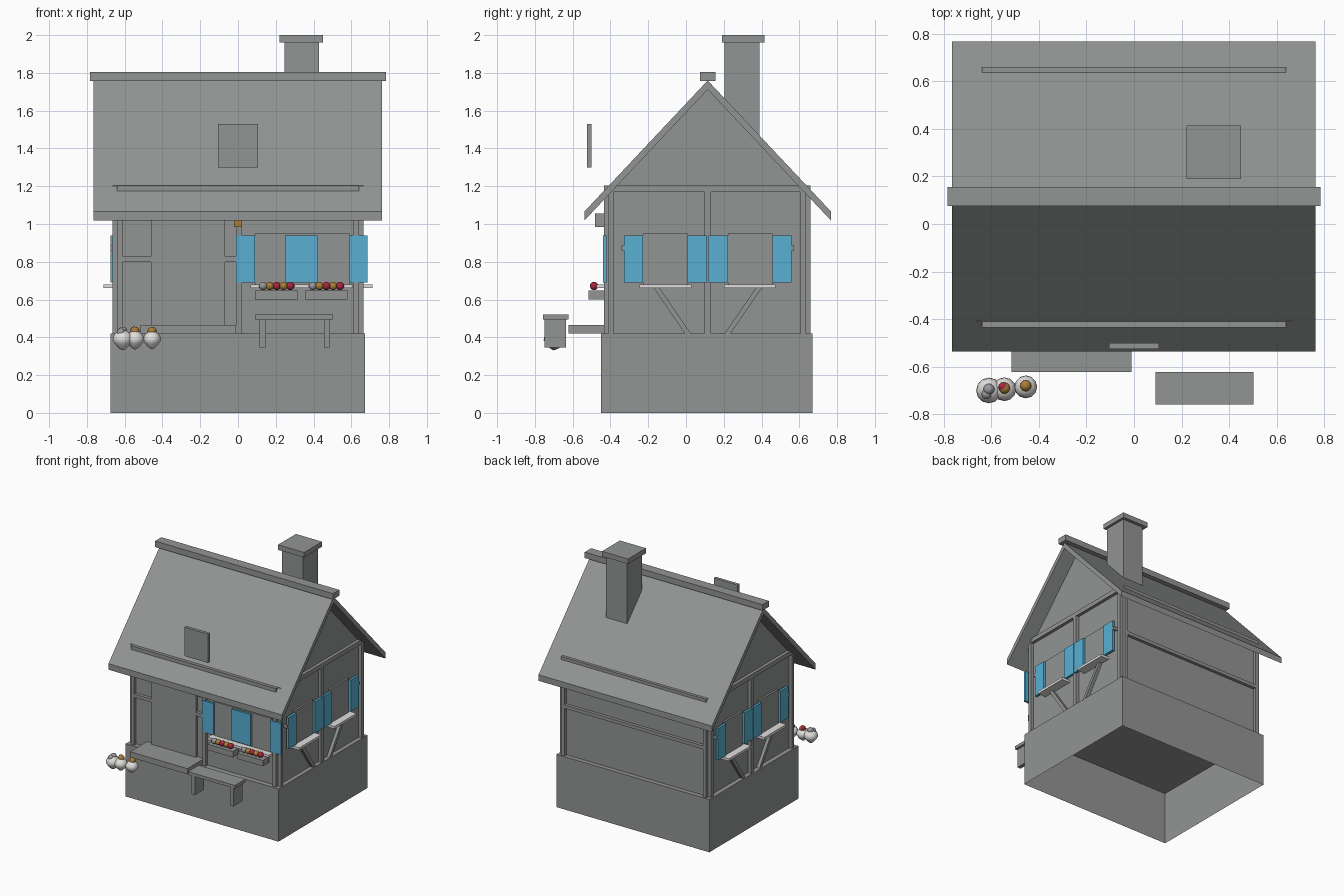
import bpy
import bmesh
from math import atan2, hypot

default = bpy.data.objects.get("Cube")
if default:
    bpy.data.objects.remove(default, do_unlink=True)


def material(name, red, green, blue):
    mat = bpy.data.materials.new(name)
    mat.use_nodes = True
    color = (red, green, blue, 1)
    mat.diffuse_color = color
    mat.node_tree.nodes["Principled BSDF"].inputs["Base Color"].default_value = color
    return mat


grey = material("stone grey", .29, .30, .295)
blue = material("shutter blue", .1, .43, .65)
white = material("sill white", .75, .74, .72)
red = material("flower red", .4, .02, .05)
ochre = material("flower ochre", .4, .21, .04)
silver = material("flower silver", .32, .32, .34)


def finish(name, bm, mat, smooth=False):
    bmesh.ops.recalc_face_normals(bm, faces=bm.faces)
    mesh = bpy.data.meshes.new(name)
    if smooth:
        for face in bm.faces:
            face.smooth = True
    bm.to_mesh(mesh)
    bm.free()
    mesh.materials.append(mat)
    obj = bpy.data.objects.new(name, mesh)
    bpy.context.scene.collection.objects.link(obj)
    return obj


def box(name, mat, xs, ys, zs, open_bottom=False):
    """Box given by its x, y and z ranges."""
    bm = bmesh.new()
    bmesh.ops.create_cube(bm, size=1)
    for vert in bm.verts:
        vert.co = [r[0] if c < 0 else r[1] for c, r in zip(vert.co, (xs, ys, zs))]
    obj = finish(name, bm, mat)
    if open_bottom:
        bm = bmesh.new()
        bm.from_mesh(obj.data)
        low = min(bm.faces, key=lambda f: f.calc_center_median().z)
        bmesh.ops.delete(bm, geom=[low], context="FACES_ONLY")
        bm.to_mesh(obj.data)
        bm.free()
    return obj


def side_prism(name, mat, profile, xs):
    """Profile of (y, z) points extruded along x."""
    bm = bmesh.new()
    face = bm.faces.new([bm.verts.new((xs[0], y, z)) for y, z in profile])
    out = bmesh.ops.extrude_face_region(bm, geom=[face])
    moved = [v for v in out["geom"] if isinstance(v, bmesh.types.BMVert)]
    bmesh.ops.translate(bm, verts=moved, vec=(xs[1] - xs[0], 0, 0))
    return finish(name, bm, mat)


def ball(name, mat, center, radius, pointed=False):
    bm = bmesh.new()
    bmesh.ops.create_uvsphere(bm, u_segments=12, v_segments=8, radius=radius)
    for vert in bm.verts:
        if pointed and vert.co.z < 0:
            # taper the lower half to a blunt point
            taper = 1 + .5 * vert.co.z / radius
            vert.co.x *= taper
            vert.co.y *= taper
        for i in range(3):
            vert.co[i] += center[i]
    return finish(name, bm, mat, smooth=True)


# Shared measurements
MID = .115                       # ridge line in y
WALL_X, FRONT, BACK = .64, -.41, .635
BEAM = .025                      # how far timbers stand out
BASE = .42                       # top of the foundation
TOP = 1.205                      # top of the wall plate
WINDOW = (.68, .95)
SHUTTER = (.69, .94)
SILL = (.66, .68)
RAIL = (.8, .827)
POST = (BASE, TOP - .03)

# Foundation and walls
box("foundation", grey, (-.675, .672), (-.45, .67), (0, BASE), open_bottom=True)
side_prism("walls", grey, [(FRONT, BASE + .001), (BACK, BASE + .001), (BACK, 1.17),
                           (MID, 1.73), (FRONT, 1.17)], (-WALL_X, WALL_X))

# Roof, ridge and chimney
half, eave, peak, thick = .652, 1.067, 1.76, .048
side_prism("roof", grey, [
    (MID - half, eave), (MID, peak), (MID + half, eave),
    (MID + half, eave - thick), (MID, peak - thick), (MID - half, eave - thick)],
    (-.766, .763))
box("ridge_beam", grey, (-.784, .784), (MID - .04, MID + .04), (1.758, 1.805))
box("chimney", grey, (.245, .43), (.205, .39), (1.42, 1.97))
box("chimney_cap", grey, (.22, .45), (.19, .415), (1.96, 2))
box("roof_hatch", grey, (-.105, .105), (-.525, -.5), (1.3, 1.53))

# Timber on the front and back walls
for label, ys in (("front", (FRONT - BEAM, FRONT)), ("back", (BACK, BACK + BEAM))):
    box(label + "_wall_plate", grey, (-WALL_X, WALL_X), ys, (TOP - .03, TOP))
    for s in (-1, 1):
        box(label + "_corner_post", grey, sorted((s * WALL_X, s * (WALL_X - .03))), ys, POST)
box("back_rail", grey, (-.61, .61), (BACK, BACK + BEAM), RAIL)
on_front = (FRONT - BEAM, FRONT)
box("front_rail_left", grey, (-.61, -.46), on_front, RAIL)
box("front_rail_right", grey, (-.07, -.01), on_front, RAIL)
box("front_middle_post", grey, (-.01, .02), on_front, POST)

# Door, step and lamp
box("door", grey, (-.46, -.07), (FRONT - .02, FRONT), (BASE, TOP - .04))
box("door_step", grey, (-.515, -.01), (-.622, FRONT), (BASE, .465))
box("lamp", grey, (-.02, .02), (-.478, FRONT), (.985, 1.055))
box("lamp_glass", ochre, (-.02, .02), (-.482, -.478), (.985, 1.055))

# Front windows
for xs in ((.09, .34), (.34, .59)):
    box("front_window", grey, xs, (FRONT - .015, FRONT), WINDOW)
for xs in ((-.01, .09), (.25, .335), (.335, .42), (.59, .685)):
    box("front_shutter", blue, xs, (FRONT - .03, FRONT - .012), SHUTTER)
for xs, first in (((.09, .315), .133), ((.355, .58), .396)):
    box("front_sill", white, (xs[0] - .025, xs[1] + .025), (-.475, FRONT), SILL)
    box("flower_box", grey, xs, (-.515, FRONT - BEAM), (.6, .647))
    for i, mat in enumerate((silver, ochre, red, ochre, red)):
        ball("box_flower", mat, (first + i * .036, -.487, .672), .022)


def brace(side, y_top, y_low):
    """Slanted timber under a side window."""
    z_top, z_low = SILL[0], BASE
    width = .026 * hypot(y_top - y_low, z_top - z_low) / (z_top - z_low) / 2
    side_prism("side_brace", grey, [
        (y_top - width, z_top), (y_top + width, z_top),
        (y_low + width, z_low), (y_low - width, z_low)], side)


# Timber and windows on both gable sides
for s in (-1, 1):
    def out(near, far):
        return sorted((s * (WALL_X + near), s * (WALL_X + far)))

    timber = out(0, BEAM)
    box("side_wall_plate", grey, timber, (FRONT, BACK), (TOP - .035, TOP))
    for ys in ((FRONT, FRONT + .027), (MID - .018, MID + .018), (BACK - .03, BACK)):
        box("side_post", grey, timber, ys, POST)
    for t in (-1, 1):
        def span(near, far):
            return sorted((MID + t * near, MID + t * far))

        box("side_window", grey, out(0, .015), span(.108, .342), WINDOW)
        box("side_shutter", blue, out(.015, .034), span(.003, .108), SHUTTER)
        box("side_shutter", blue, out(.015, .034), span(.342, .443), SHUTTER)
        box("side_shutter_catch", grey, out(0, .034), span(.443, .457), (.86, .885))
        box("side_sill", white, out(0, .072), span(.085, .36), SILL)
        brace(timber, MID + t * .27, MID + t * .105)

# Bench
box("bench_seat", grey, (.09, .503), (-.758, -.623), (.495, .52))
for x in (.115, .455):
    box("bench_leg", grey, (x, x + .03), (-.75, -.635), (.345, .495))

# Round flower pots
for x, y, r, mat in ((-.61, -.7, .054, silver), (-.545, -.695, .05, ochre),
                     (-.455, -.685, .048, ochre)):
    ball("flower_pot", white, (x, y, .385), r, pointed=True)
    ball("pot_flower", mat, (x, y + .005, .432), .024)
ball("pot_flower", silver, (-.62, -.715, .425), .022)
ball("pot_flower", red, (-.55, -.685, .437), .02)
